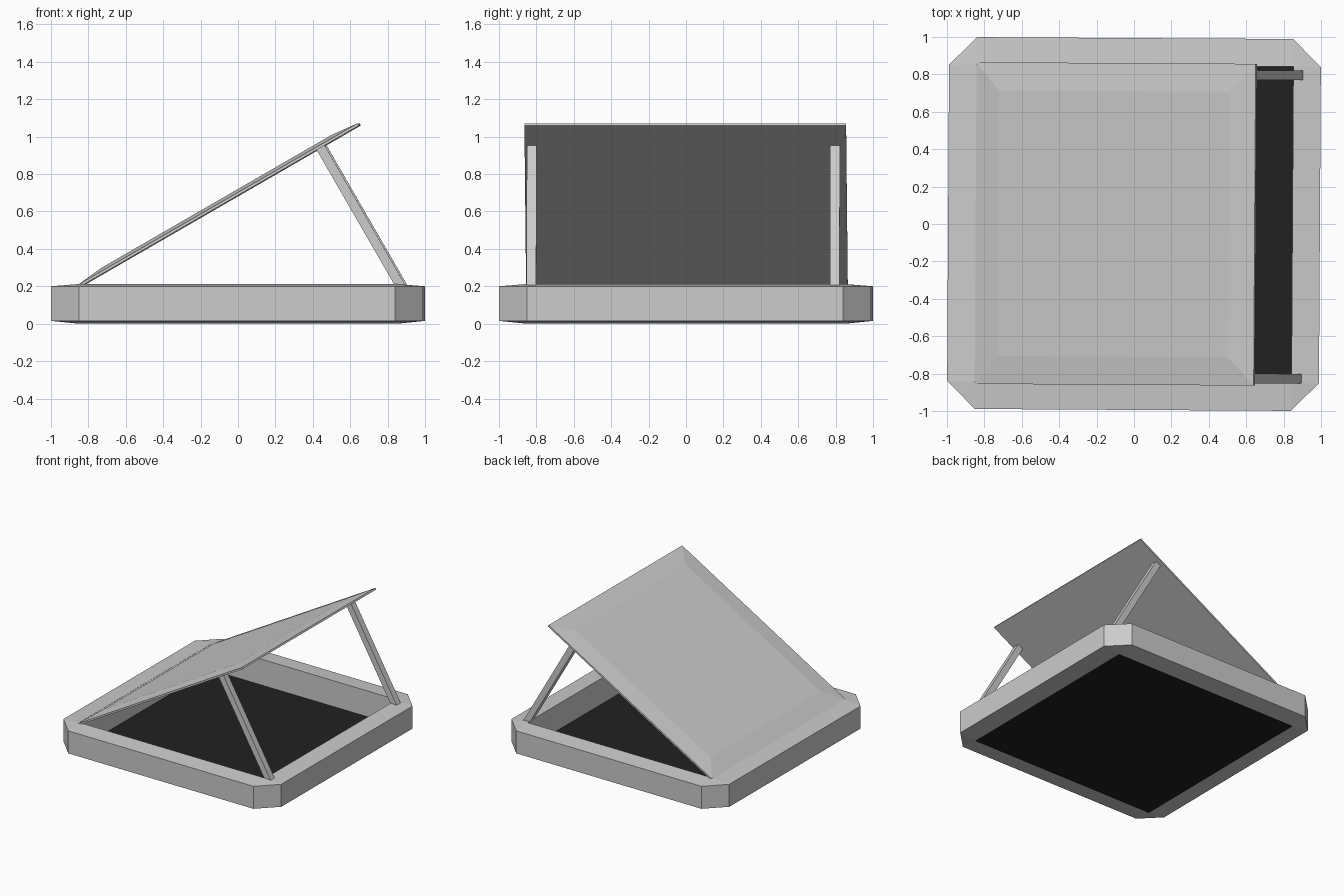
import bpy, math
from mathutils import Matrix, Vector

if "Cube" in bpy.data.objects:
    bpy.data.objects.remove(bpy.data.objects["Cube"])

TURN = Matrix.Rotation(-0.006, 4, 'Z')   # whole model is very slightly turned


def make(name, verts, faces, local=Matrix()):
    me = bpy.data.meshes.new(name)
    me.from_pydata(verts, [], faces)
    me.transform(TURN @ local)
    me.update()
    ob = bpy.data.objects.new(name, me)
    bpy.context.collection.objects.link(ob)
    return ob


def box(name, lo, hi, local=Matrix()):
    v = [(x, y, z) for z in (lo[2], hi[2]) for x, y in
         ((lo[0], lo[1]), (hi[0], lo[1]), (hi[0], hi[1]), (lo[0], hi[1]))]
    f = [(3, 2, 1, 0), (4, 5, 6, 7)] + [(i, (i + 1) % 4, (i + 1) % 4 + 4, i + 4) for i in range(4)]
    return make(name, v, f, local)


# Curb frame: chamfered octagon outside, square opening inside, sloped top and bottom
R, C, H = 0.994, 0.845, 0.847
octagon = [(-C, -R), (C, -R), (R, -C), (R, C), (C, R), (-C, R), (-R, C), (-R, -C)]
square = [(-H, -H), (H, -H), (H, H), (-H, H)]
verts = [(x, y, 0.015) for x, y in octagon] + [(x, y, 0.2) for x, y in octagon]
verts += [(x, y, 0.0) for x, y in square] + [(x, y, 0.212) for x, y in square]
faces = [(i, (i + 1) % 8, (i + 1) % 8 + 8, i + 8) for i in range(8)]
for k in range(4):
    n = (k + 1) % 4
    a, b, c = 2 * k, 2 * k + 1, (2 * k + 2) % 8
    faces += [(a + 8, b + 8, n + 20, k + 20), (b + 8, c + 8, n + 20),   # top
              (b, a, k + 16, n + 16), (c, b, n + 16),                   # bottom
              (n + 16, k + 16, k + 20, n + 20)]                         # opening wall
make("curb_frame", verts, faces)

# Dark panel closing the bottom of the opening
panel = make("dark_panel", [(x, y, 0.0) for x, y in square], [(0, 1, 2, 3)])
mat = bpy.data.materials.new("black")
mat.diffuse_color = (0.015, 0.015, 0.015, 1)
mat.use_nodes = True
mat.node_tree.nodes["Principled BSDF"].inputs["Base Color"].default_value = mat.diffuse_color
panel.data.materials.append(mat)

# Tilted lid: thin rim with a bevelled raised centre
L, W, I = 1.725, 0.86, 0.15
verts = []
for inset, z in ((0, 0), (0, 0.014), (I, 0.03)):
    verts += [(inset, -W + inset, z), (L - inset, -W + inset, z),
              (L - inset, W - inset, z), (inset, W - inset, z)]
faces = [(3, 2, 1, 0), (8, 9, 10, 11)]
for r in (0, 4):
    faces += [(r + i, r + (i + 1) % 4, r + (i + 1) % 4 + 4, r + i + 4) for i in range(4)]
tilt = Matrix.Rotation(math.radians(-30), 4, 'Y')
make("lid", verts, faces, Matrix.Translation((-0.842, 0, 0.197)) @ tilt)

# Two support struts, square to the lid
foot = Matrix.Translation((0.872, 0, 0.205)) @ tilt
for side, y in (("front", -0.822), ("back", 0.8)):
    box(side + "_strut", (-0.025, y - 0.026, -0.012), (0.025, y + 0.026, 0.856), foot)
